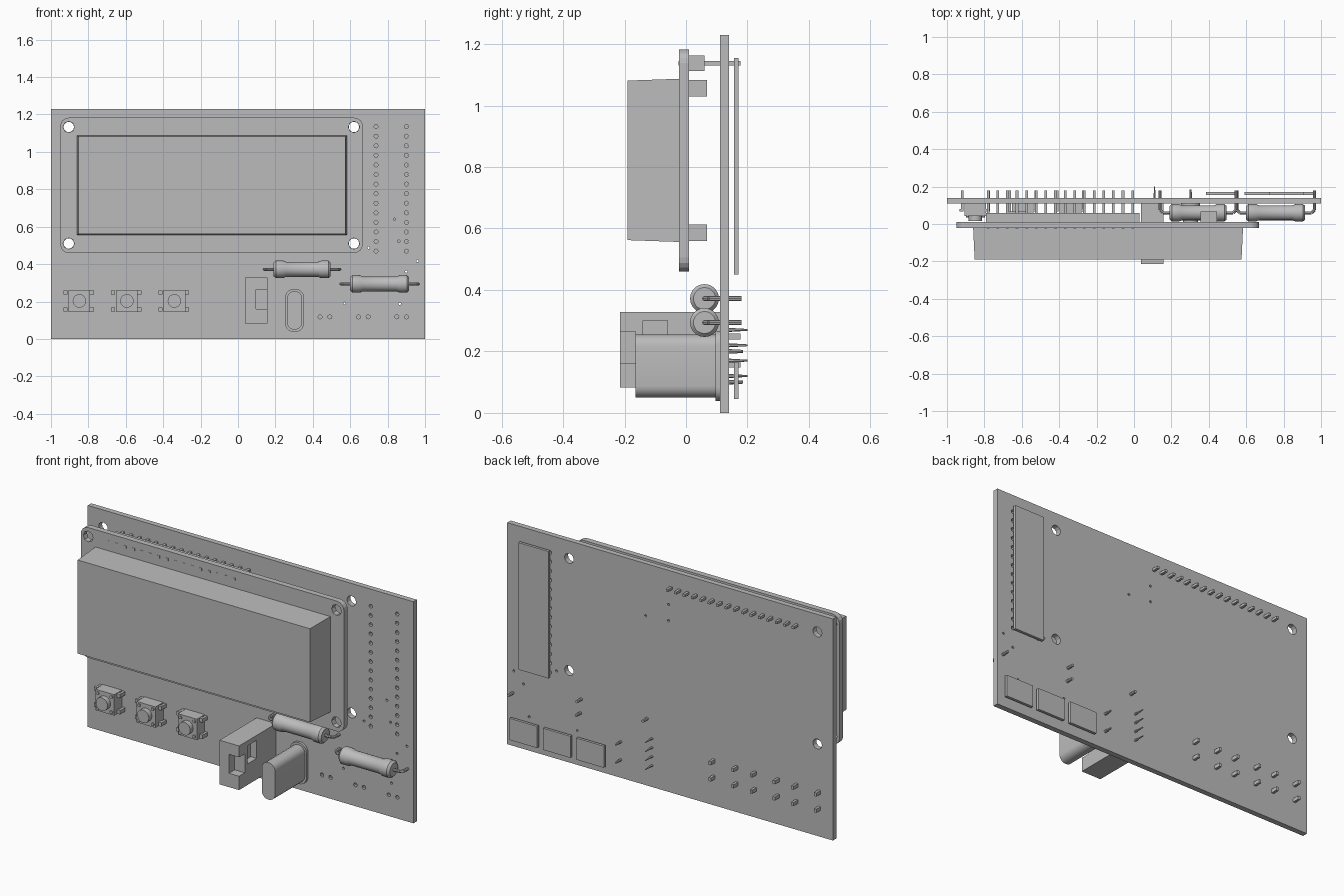
import bpy, bmesh, math
from mathutils import Matrix, Vector

if "Cube" in bpy.data.objects:
    bpy.data.objects.remove(bpy.data.objects["Cube"])

grey = bpy.data.materials.new("plain grey")
grey.use_nodes = True
GREY = (0.5, 0.5, 0.5, 1)
grey.diffuse_color = GREY
grey.node_tree.nodes["Principled BSDF"].inputs["Base Color"].default_value = GREY


def finish(name, bm, smooth=False):
    bmesh.ops.recalc_face_normals(bm, faces=bm.faces)
    me = bpy.data.meshes.new(name)
    bm.to_mesh(me)
    bm.free()
    ob = bpy.data.objects.new(name, me)
    bpy.context.collection.objects.link(ob)
    me.materials.append(grey)
    if smooth:
        bpy.ops.object.select_all(action='DESELECT')
        ob.select_set(True)
        bpy.context.view_layer.objects.active = ob
        bpy.ops.object.shade_smooth_by_angle(angle=math.radians(40))
    return ob


def add_box(bm, x, y, z):
    """Box from (min, max) pairs."""
    size = [b - a for a, b in (x, y, z)]
    mid = [(a + b) / 2 for a, b in (x, y, z)]
    bmesh.ops.create_cube(bm, size=1, matrix=Matrix.Translation(mid) @ Matrix.Diagonal((*size, 1)))


def add_rod(bm, p, q, r, sides=8, r2=None):
    p, q = Vector(p), Vector(q)
    turn = (q - p).to_track_quat('Z', 'Y').to_matrix().to_4x4()
    bmesh.ops.create_cone(bm, cap_ends=True, segments=sides, radius1=r, radius2=r if r2 is None else r2,
                          depth=(q - p).length, matrix=Matrix.Translation((p + q) / 2) @ turn)


def box(name, x, y, z):
    bm = bmesh.new()
    add_box(bm, x, y, z)
    return finish(name, bm)


def add_rounded_plate(bm, x, y, z, r, steps=4):
    """Rounded rectangle in xz, extruded along y."""
    verts = []
    corners = [(x[1] - r, z[1] - r), (x[0] + r, z[1] - r), (x[0] + r, z[0] + r), (x[1] - r, z[0] + r)]
    for i, (cx, cz) in enumerate(corners):
        for k in range(steps + 1):
            a = math.pi / 2 * (i + k / steps)
            verts.append(bm.verts.new((cx + r * math.cos(a), y[0], cz + r * math.sin(a))))
    face = bm.faces.new(verts)
    out = bmesh.ops.extrude_face_region(bm, geom=[face])["geom"]
    moved = [g for g in out if isinstance(g, bmesh.types.BMVert)]
    bmesh.ops.translate(bm, verts=moved, vec=(0, y[1] - y[0], 0))


def cut(ob, cutter):
    """Apply a boolean cut and hide the cutter by removing it."""
    mod = ob.modifiers.new("cut", 'BOOLEAN')
    mod.operation, mod.solver, mod.object = 'DIFFERENCE', 'EXACT', cutter
    cutter.hide_render = True
    bpy.context.view_layer.update()
    me = bpy.data.meshes.new_from_object(ob.evaluated_get(bpy.context.evaluated_depsgraph_get()))
    ob.modifiers.clear()
    ob.data = me
    bpy.data.objects.remove(cutter)


def holes(spots, y=(-0.1, 0.3)):
    bm = bmesh.new()
    for x, z, r, sides in spots:
        add_rod(bm, (x, y[0], z), (x, y[1], z), r, sides)
    return finish("hole_cutter", bm)


BACK = 0.14
FRONT = 0.11
mounts = [(x, z) for x in (-0.905, 0.62) for z in (0.51, 1.133)]

# Main circuit board with mounting, socket and via holes
board = box("main_board", (-1, 1), (FRONT, BACK), (0, 1.23))
spots = [(x, z, 0.028, 12) for x, z in mounts]
spots += [(x, 1.135 - i * 0.0512, 0.011, 8) for x in (0.738, 0.9) for i in range(14)]
spots += [(x + d, 0.118, 0.011, 8) for x in (0.465, 0.67, 0.875) for d in (-0.026, 0.026)]
spots += [(x, z, 0.007, 6) for x, z in ((0.865, 0.187), (0.57, 0.19), (0.9, 0.36), (0.86, 0.523), (0.837, 0.64),
                                        (0.96, 0.417), (0.698, 0.487), (0.15, 0.94), (0.01, 1.04), (0.01, 0.95))]
cut(board, holes(spots))

# Rear plates standing just off the board
box("rear_module_plate", (0.725, 0.91), (0.156, 0.171), (0.45, 1.155))
for i, x in enumerate((0.47, 0.675, 0.88)):
    box(f"rear_small_plate_{i + 1}", (x - 0.085, x + 0.085), (0.156, 0.171), (0.045, 0.165))

# Display carrier board
bm = bmesh.new()
add_rounded_plate(bm, (-0.95, 0.667), (-0.022, 0.01), (0.46, 1.183), 0.045)
carrier = finish("display_board", bm)
cut(carrier, holes([(x, z, 0.03, 8) for x, z in mounts]))

# Display housing, slightly narrower at the front, with rear tabs
bm = bmesh.new()
add_box(bm, (-0.86, 0.583), (-0.19, -0.02), (0.556, 1.087))
for v in bm.verts:
    if v.co.y < -0.1:
        v.co.x += 0.008 if v.co.x < 0 else -0.008
        v.co.z += 0.006 if v.co.z < 0.8 else -0.006
finish("display_housing", bm)
bm = bmesh.new()
for x in (-0.62, 0.4):
    for z in (0.56, 1.03):
        add_box(bm, (x - 0.045, x + 0.045), (0.005, 0.068), (z, z + 0.053))
finish("display_tabs", bm)

# Header strip and its row of pins
bm = bmesh.new()
add_box(bm, (-0.79, 0.03), (0.005, 0.06), (1.113, 1.162))
finish("header_strip", bm)
bm = bmesh.new()
for i in range(16):
    x = -0.78 + i * 0.0515
    add_box(bm, (x - 0.007, x + 0.007), (-0.024, 0.178), (1.13, 1.144))
finish("header_pins", bm)

# Push buttons with four legs each
for i, x in enumerate((-0.848, -0.594, -0.34)):
    z = 0.203
    bm = bmesh.new()
    add_box(bm, (x - 0.058, x + 0.058), (0.042, FRONT), (z - 0.058, z + 0.058))
    for sx in (-1, 1):
        for sz in (-1, 1):
            lx, lz = x + sx * 0.07, z + sz * 0.045
            add_box(bm, (lx - 0.014, lx + 0.007), (0.066, 0.08), (lz - 0.011, lz + 0.011))
            add_box(bm, (lx - 0.007, lx + 0.007), (0.07, 0.178), (lz - 0.01, lz + 0.01))
            add_rod(bm, (x + sx * 0.042, 0.036, z + sz * 0.042), (x + sx * 0.042, 0.05, z + sz * 0.042), 0.009)
    finish(f"button_body_{i + 1}", bm)
    bm = bmesh.new()
    add_rod(bm, (x, 0.015, z), (x, 0.06, z), 0.036, 20)
    finish(f"button_cap_{i + 1}", bm, True)

# Resistors: lathed body and two bent leads
for name, x0, x1, z in (("upper", 0.19, 0.495, 0.372), ("lower", 0.60, 0.915, 0.294)):
    bm = bmesh.new()
    half = (x1 - x0) / 2
    profile = [(0, 0.0), (0, 0.036), (0.012, 0.047), (0.05, 0.047), (0.068, 0.04), (half, 0.04)]
    profile += [(2 * half - a, r) for a, r in reversed(profile[:-1])]
    pts = [bm.verts.new((x0 + a, 0.06, z + r)) for a, r in profile]
    edges = [bm.edges.new(pair) for pair in zip(pts, pts[1:])]
    bmesh.ops.spin(bm, geom=pts + edges, cent=(0, 0.06, z), axis=(1, 0, 0), angle=math.tau, steps=20)
    bmesh.ops.remove_doubles(bm, verts=bm.verts, dist=0.0005)
    finish(f"{name}_resistor_body", bm, True)
    bm = bmesh.new()
    for end, s in ((x0, -1), (x1, 1)):
        path = [(end - s * 0.01, 0.06, z), (end + s * 0.035, 0.06, z), (end + s * 0.05, 0.075, z), (end + s * 0.05, 0.18, z)]
        for p, q in zip(path, path[1:]):
            add_rod(bm, p, q, 0.008)
    finish(f"{name}_resistor_leads", bm, True)

# Crystal can with flange and pins
bm = bmesh.new()
add_rounded_plate(bm, (0.262, 0.343), (-0.165, 0.1), (0.05, 0.255), 0.038, 5)
add_rounded_plate(bm, (0.252, 0.353), (0.096, FRONT), (0.038, 0.267), 0.045, 5)
finish("crystal_can", bm, True)
bm = bmesh.new()
for z in (0.1, 0.2):
    add_rod(bm, (0.303, 0.1, z), (0.303, 0.185, z), 0.01, 8, 0.005)
finish("crystal_pins", bm)

# Connector block with a notched socket on its left side
block = box("connector_block", (0.037, 0.157), (-0.215, FRONT), (0.083, 0.328))
bm = bmesh.new()
add_box(bm, (0.095, 0.2), (-0.3, -0.165), (0.16, 0.265))
add_box(bm, (0.12, 0.2), (-0.14, -0.06), (0.2, 0.3))
cut(block, finish("socket_cutter", bm))
bm = bmesh.new()
for i in range(4):
    z = 0.12 + i * 0.05
    add_rod(bm, (0.11, 0.1, z), (0.11, 0.2, z), 0.009, 6, 0.003)
    add_rod(bm, (0.11, -0.15, z), (0.11, -0.03, z), 0.009, 6)
finish("connector_pins", bm)
